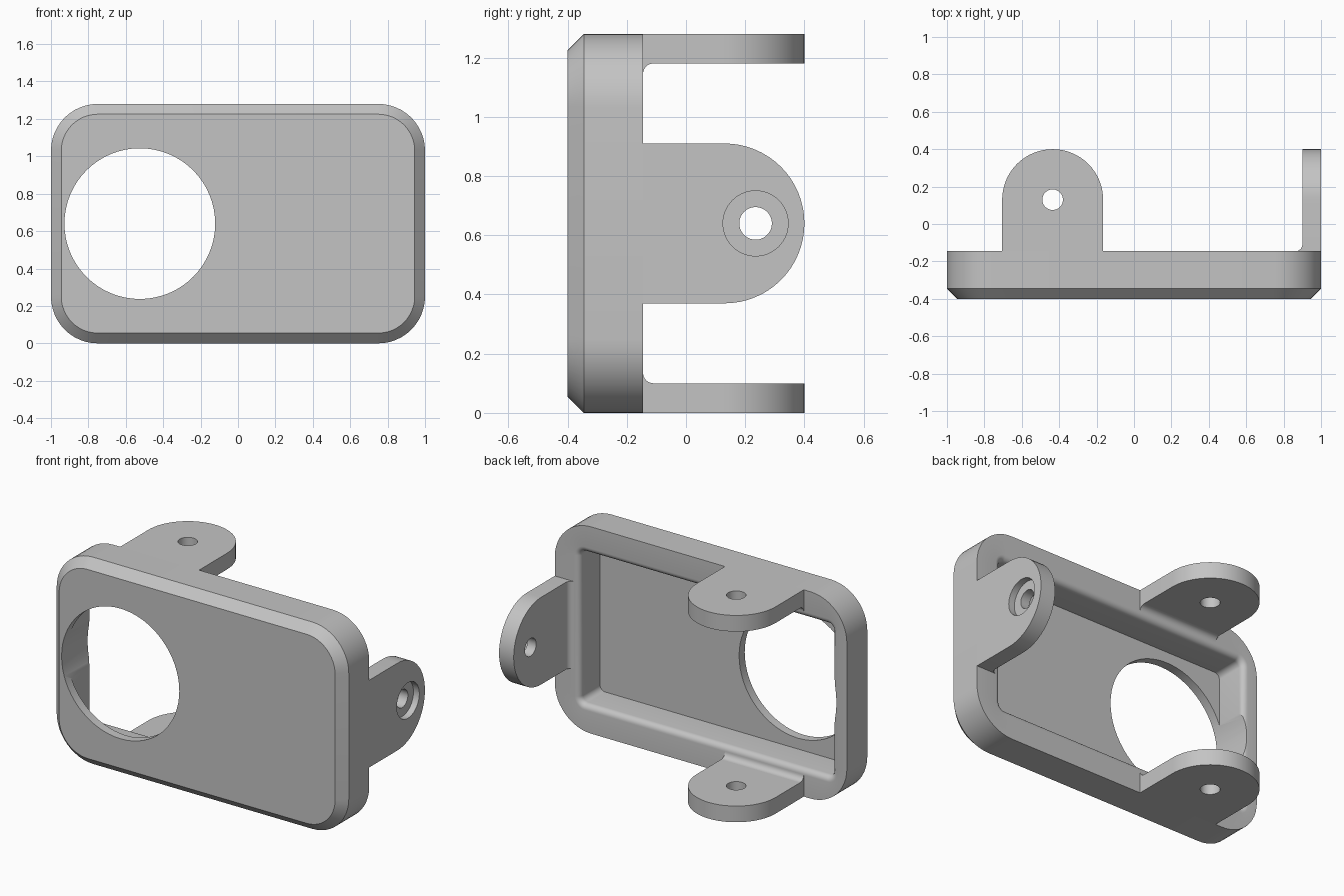
import bpy, bmesh
from math import sin, cos, pi
from mathutils import Matrix, Vector

if "Cube" in bpy.data.objects:
    bpy.data.objects.remove(bpy.data.objects["Cube"])

grey = bpy.data.materials.new("light_grey")
grey.use_nodes = True
grey.diffuse_color = (0.55, 0.55, 0.55, 1)
grey.node_tree.nodes["Principled BSDF"].inputs["Base Color"].default_value = (0.55, 0.55, 0.55, 1)

HEIGHT, MID = 1.28, 0.64
FRONT, CHAMFER_Y, BACK = -0.40, -0.345, -0.145
CHAMFER, FILLET, THICK, TAB_R = 0.055, 0.035, 0.10, 0.27
TAB_X, TAB_Y = -0.435, 0.13


def finish(name, bm):
    bmesh.ops.recalc_face_normals(bm, faces=bm.faces)
    mesh = bpy.data.meshes.new(name)
    bm.to_mesh(mesh)
    bm.free()
    mesh.materials.append(grey)
    obj = bpy.data.objects.new(name, mesh)
    bpy.context.collection.objects.link(obj)
    return obj


def activate(obj):
    bpy.ops.object.select_all(action='DESELECT')
    obj.select_set(True)
    bpy.context.view_layer.objects.active = obj


def smooth(obj):
    activate(obj)
    bpy.ops.object.shade_smooth_by_angle(angle=pi / 7)


def drill(obj, centre, axis, radius, depth):
    """Cut a round hole through an object."""
    bm = bmesh.new()
    turn = Vector((0, 0, 1)).rotation_difference(Vector(axis)).to_matrix().to_4x4()
    bmesh.ops.create_cone(bm, cap_ends=True, segments=64, radius1=radius, radius2=radius,
                          depth=depth, matrix=Matrix.Translation(centre) @ turn)
    cutter = finish("hole_cutter", bm)
    cutter.hide_render = True
    mod = obj.modifiers.new("hole", 'BOOLEAN')
    mod.operation, mod.solver, mod.object = 'DIFFERENCE', 'EXACT', cutter
    activate(obj)
    bpy.ops.object.modifier_apply(modifier=mod.name)
    bpy.data.objects.remove(cutter)


def rounded_loop(bm, x0, x1, z0, z1, r, y, grow=0):
    """Ring of vertices on a rounded rectangle, optionally grown outward."""
    x0, x1, z0, z1, r = x0 - grow, x1 + grow, z0 - grow, z1 + grow, r + grow
    corners = [(x1 - r, z1 - r), (x0 + r, z1 - r), (x0 + r, z0 + r), (x1 - r, z0 + r)]
    n = 12
    return [bm.verts.new((cx + r * cos((q + i / n) * pi / 2), y, cz + r * sin((q + i / n) * pi / 2)))
            for q, (cx, cz) in enumerate(corners) for i in range(n + 1)]


# Housing: chamfered front, open back, softened rim around the cavity
bm = bmesh.new()
outer = (-1, 1, 0, HEIGHT, 0.25)
inner = (-0.90, 0.83, 0.17, HEIGHT - 0.17, 0.035)
loops = [rounded_loop(bm, *outer, FRONT, -CHAMFER),
         rounded_loop(bm, *outer, CHAMFER_Y),
         rounded_loop(bm, *outer, BACK)]
for i in range(7):
    a = i / 6 * pi / 2
    loops.append(rounded_loop(bm, *inner, BACK - FILLET * (1 - cos(a)), FILLET * (1 - sin(a))))
loops.append(rounded_loop(bm, *inner, CHAMFER_Y))
for a, b in zip(loops, loops[1:]):
    for i in range(len(a)):
        j = (i + 1) % len(a)
        bm.faces.new((a[i], a[j], b[j], b[i]))
bm.faces.new(loops[0])
bm.faces.new(loops[-1])
housing = finish("housing", bm)
drill(housing, (-0.525, 0, MID), (0, 1, 0), 0.403, 2)
smooth(housing)


def prism(name, points, place):
    """Extrude matching pairs of local (across, along, depth) points."""
    bm = bmesh.new()
    ends = [[bm.verts.new(place(*p)) for p in side] for side in points]
    a, b = ends
    for i in range(len(a)):
        j = (i + 1) % len(a)
        bm.faces.new((a[i], a[j], b[j], b[i]))
    bm.faces.new(a)
    bm.faces.new(b)
    return finish(name, bm)


def mounting_tab(name, place, holes):
    # Tab plate with a round end
    outline = [(TAB_R, BACK)]
    outline += [(TAB_R * cos(i * pi / 32), TAB_Y + TAB_R * sin(i * pi / 32)) for i in range(33)]
    outline += [(-TAB_R, BACK)]
    tab = prism(name, [[(u, v, w) for u, v in outline] for w in (0, THICK)], place)
    for centre, axis, radius, depth in holes:
        drill(tab, centre, axis, radius, depth)
    smooth(tab)
    # Concave fillet at the root of the tab
    curve = [(BACK, THICK)]
    for i in range(9):
        a = pi + i / 8 * pi / 2
        curve.append((BACK + FILLET * (1 + cos(a)), THICK + FILLET * (1 + sin(a))))
    smooth(prism(name + "_fillet", [[(u, v, w) for v, w in curve] for u in (-TAB_R, TAB_R)], place))


# Top and bottom tabs
up, side = (0, 0, 1), (1, 0, 0)
mounting_tab("top_tab", lambda u, v, w: (TAB_X + u, v, HEIGHT - w),
             [((TAB_X, TAB_Y, HEIGHT), up, 0.055, 0.5)])
mounting_tab("bottom_tab", lambda u, v, w: (TAB_X + u, v, w),
             [((TAB_X, TAB_Y, 0), up, 0.055, 0.5)])
# Side tab with a counterbored hole
mounting_tab("left_tab", lambda u, v, w: (1 - w, v, MID + u),
             [((1, 0.235, MID), side, 0.055, 0.5), ((1, 0.235, MID), side, 0.11, 0.08)])
